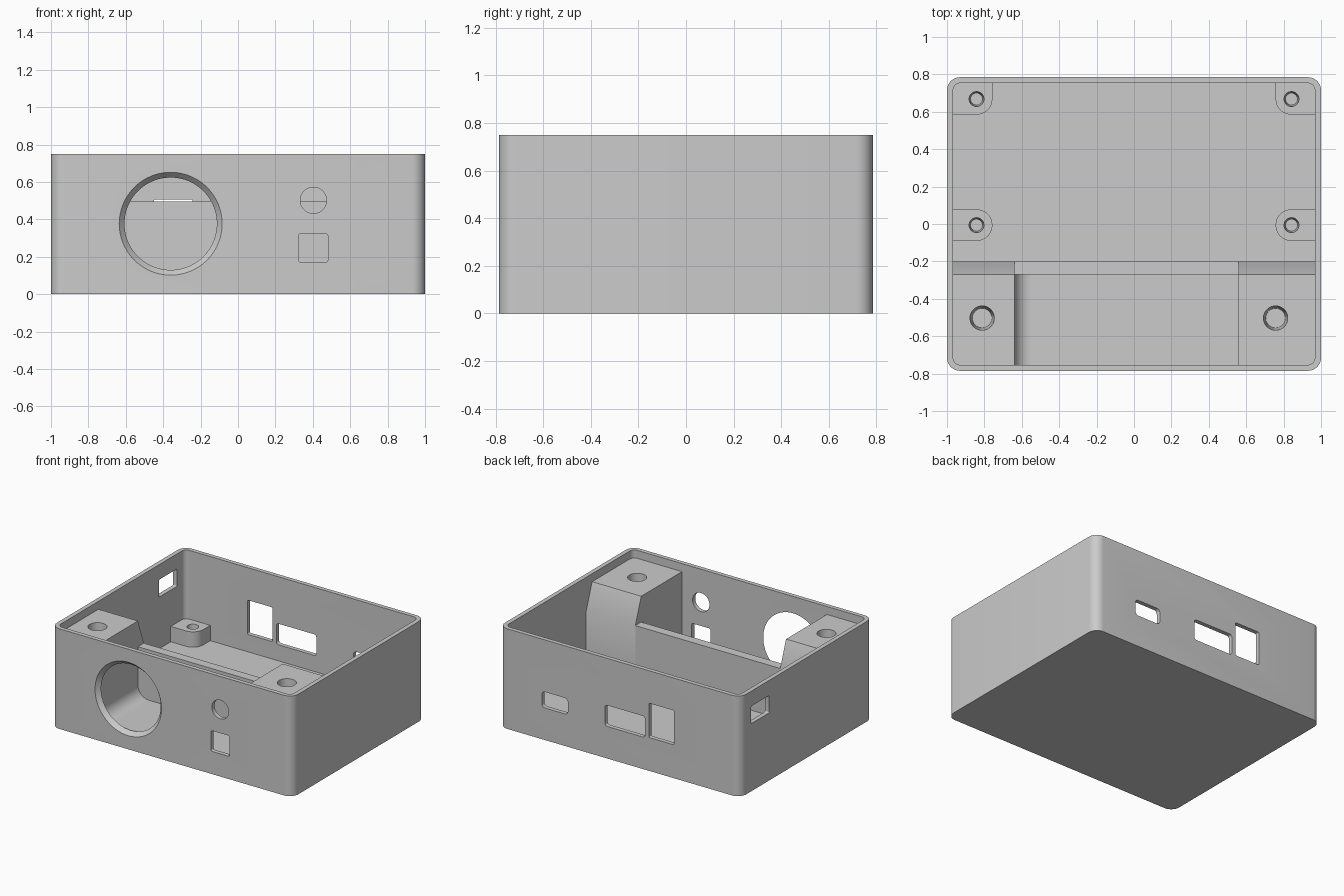
import bpy, bmesh, math

if "Cube" in bpy.data.objects:
    bpy.data.objects.remove(bpy.data.objects["Cube"])

grey = bpy.data.materials.new("light grey plastic")
grey.diffuse_color = (0.6, 0.6, 0.6, 1)
grey.use_nodes = True
grey.node_tree.nodes["Principled BSDF"].inputs["Base Color"].default_value = grey.diffuse_color


def loft(name, pa, a, pb, b, axis):
    """Solid between two matching outlines at a and b along an axis."""
    place = {'x': lambda p, h: (h, p[0], p[1]),
             'y': lambda p, h: (p[0], h, p[1]),
             'z': lambda p, h: (p[0], p[1], h)}[axis]
    bm = bmesh.new()
    va = [bm.verts.new(place(p, a)) for p in pa]
    vb = [bm.verts.new(place(p, b)) for p in pb]
    bm.faces.new(va)
    bm.faces.new(vb)
    n = len(va)
    for i in range(n):
        j = (i + 1) % n
        bm.faces.new((va[i], va[j], vb[j], vb[i]))
    bmesh.ops.recalc_face_normals(bm, faces=bm.faces)
    me = bpy.data.meshes.new(name)
    bm.to_mesh(me)
    bm.free()
    me.materials.append(grey)
    ob = bpy.data.objects.new(name, me)
    bpy.context.collection.objects.link(ob)
    return ob


def prism(name, pts, a, b, axis):
    return loft(name, pts, a, pts, b, axis)


def circle(x, y, r, n=48):
    return [(x + r * math.cos(2 * math.pi * i / n), y + r * math.sin(2 * math.pi * i / n)) for i in range(n)]


def rect(x0, x1, y0, y1, radii=0, n=8):
    """Rectangle; radii for corners right-top, left-top, left-bottom, right-bottom."""
    if not isinstance(radii, tuple):
        radii = (radii,) * 4
    pts = []
    for k, (x, y, sx, sy) in enumerate(((x1, y1, -1, -1), (x0, y1, 1, -1), (x0, y0, 1, 1), (x1, y0, -1, 1))):
        r = radii[k]
        if r == 0:
            pts.append((x, y))
            continue
        for i in range(n + 1):
            t = math.pi / 2 * (k + i / n)
            pts.append((x + sx * r + r * math.cos(t), y + sy * r + r * math.sin(t)))
    return pts


def cut(ob, cutters):
    """Subtract the cutters, bake the result and drop the cutters."""
    for c in cutters:
        m = ob.modifiers.new("cut", 'BOOLEAN')
        m.operation = 'DIFFERENCE'
        m.solver = 'EXACT'
        m.object = c
    bpy.context.view_layer.update()
    dg = bpy.context.evaluated_depsgraph_get()
    me = bpy.data.meshes.new_from_object(ob.evaluated_get(dg))
    ob.modifiers.clear()
    ob.data = me
    for c in cutters:
        bpy.data.objects.remove(c)


# main dimensions
X, Y, H = 1.0, 0.785, 0.75
IX, IY = 0.967, 0.753
FLOOR, LEDGE, BLOCK = 0.12, 0.497, 0.69
EMBED = 0.008

# case shell with thick floor
case = prism("case_shell", rect(-X, X, -Y, Y, 0.07), 0, H, 'z')
cuts = [prism("cavity", rect(-IX, IX, -IY, IY, 0.037), FLOOR, H + 0.1, 'z')]

# front openings: flared round port, small round hole, square hole
e = 0.01
slope = (0.275 - 0.247) / (Y - IY)
cuts.append(loft("port", circle(-0.36, 0.377, 0.275 + slope * e, 96), -Y - e,
                 circle(-0.36, 0.377, 0.247 - slope * e, 96), -IY + e, 'y'))
cuts.append(prism("button_hole", circle(0.403, 0.502, 0.07), -Y - e, -IY + e, 'y'))
cuts.append(prism("square_hole", rect(0.325, 0.48, 0.17, 0.325, 0.012), -Y - e, -IY + e, 'y'))

# rear connector openings
for x0, x1, z0, z1, r in ((-0.45, -0.242, 0.25, 0.507, 0.008),
                          (-0.21, 0.122, 0.24, 0.398, 0.02),
                          (0.43, 0.645, 0.24, 0.36, 0.025)):
    cuts.append(prism("rear_opening", rect(x0, x1, z0, z1, r), IY - e, Y + e, 'y'))

# left side opening
cuts.append(prism("side_opening", rect(0.445, 0.657, 0.507, 0.637, 0.008), -X - e, -IX + e, 'x'))
cut(case, cuts)
parts = [case]

# front corner blocks with sloped rear edge and screw holes
profile = [(-IY - EMBED, FLOOR - EMBED), (-0.2, FLOOR - EMBED), (-0.2, LEDGE),
           (-0.27, BLOCK), (-IY - EMBED, BLOCK)]
for name, x0, x1, hx in (("left_block", -IX - EMBED, -0.64, -0.812),
                         ("right_block", 0.56, IX + EMBED, 0.757)):
    block = prism(name, profile, x0, x1, 'x')
    cut(block, [loft("screw_hole", circle(hx, -0.503, 0.065), BLOCK + 0.001,
                     circle(hx, -0.503, 0.052), BLOCK - 0.3, 'z')])
    parts.append(block)

# partition between the blocks
parts.append(prism("partition", rect(-0.64, 0.56, -0.27, -0.2), FLOOR - EMBED, LEDGE, 'z'))

# cove along the foot of the left block
R = 0.09
cove = [(-0.64 - EMBED, FLOOR - EMBED), (-0.64 + R, FLOOR - EMBED)]
cove += [(-0.64 + R - R * math.sin(t), FLOOR + R - R * math.cos(t))
         for t in [math.pi / 2 * i / 12 for i in range(13)]]
cove.append((-0.64 - EMBED, FLOOR + R))
parts.append(prism("floor_cove", cove, -IY - EMBED, -0.27 + EMBED, 'y'))

# board standoffs: rear pair in the corners, middle pair on the side walls
TOP = 0.235
for side, s in (("left", -1), ("right", 1)):
    for row, y0, y1, hy in (("rear", 0.585, IY + EMBED, 0.668), ("middle", -0.09, 0.078, -0.006)):
        r = 0.083
        top_r = 0 if row == "rear" else r
        radii = (0, top_r, r, 0) if s > 0 else (top_r, 0, 0, r)
        x0, x1 = sorted((s * 0.757, s * (IX + EMBED)))
        post = prism(f"{row}_{side}_standoff", rect(x0, x1, y0, y1, radii), FLOOR - EMBED, TOP, 'z')
        cut(post, [loft("pilot_hole", circle(s * 0.842, hy, 0.04, 32), TOP + 0.001,
                        circle(s * 0.842, hy, 0.032, 32), FLOOR, 'z')])
        parts.append(post)

# smooth curved surfaces, keep edges crisp
for ob in parts:
    bpy.ops.object.select_all(action='DESELECT')
    ob.select_set(True)
    bpy.context.view_layer.objects.active = ob
    bpy.ops.object.shade_smooth_by_angle(angle=math.radians(30))
